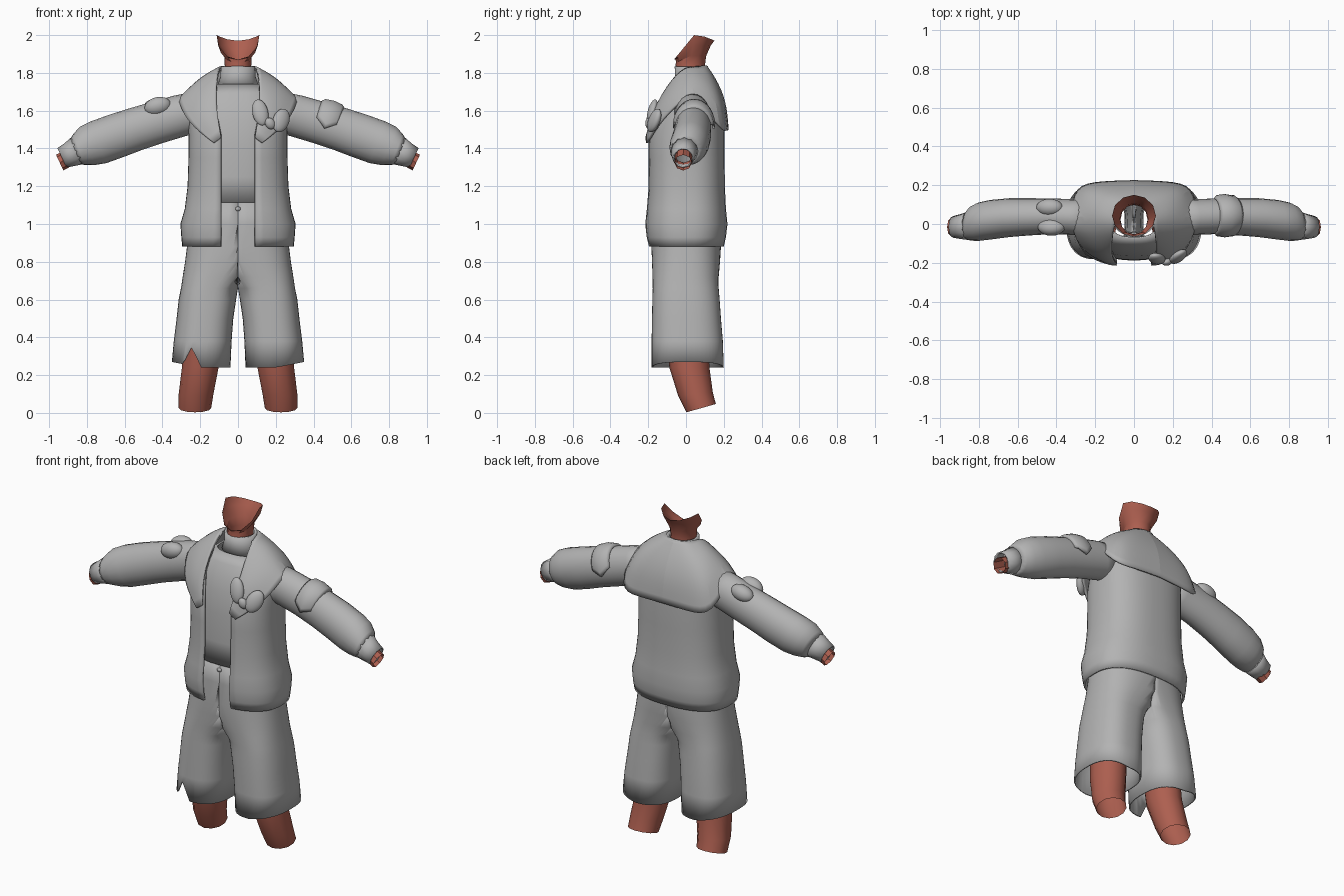
import bpy, bmesh, math
from mathutils import Vector

if "Cube" in bpy.data.objects:
    bpy.data.objects.remove(bpy.data.objects["Cube"])


def material(name, color):
    m = bpy.data.materials.new(name)
    m.diffuse_color = (*color, 1)
    m.use_nodes = True
    m.node_tree.nodes["Principled BSDF"].inputs["Base Color"].default_value = m.diffuse_color
    return m


CLOTH = material("grey_cloth", (0.45, 0.45, 0.45))
SKIN = material("skin", (0.42, 0.115, 0.08))


def finish(ob, mat, mirror=False, thick=0.0, subsurf=0, angle=50):
    ob.data.materials.append(mat)
    bpy.context.view_layer.objects.active = ob
    for o in bpy.context.selected_objects:
        o.select_set(False)
    ob.select_set(True)
    bpy.ops.object.shade_smooth_by_angle(angle=math.radians(angle))
    if subsurf:
        s = ob.modifiers.new("smooth", 'SUBSURF')
        s.levels = s.render_levels = subsurf
        s.boundary_smooth = 'PRESERVE_CORNERS'
    if thick:
        s = ob.modifiers.new("thickness", 'SOLIDIFY')
        s.thickness = thick
        s.offset = -1
    if mirror:
        ob.modifiers.new("mirror", 'MIRROR')
    return ob


def loft(name, rings, mat, closed=True, flip=False, drop_centre=False, **kw):
    """Skin a list of equally long point rings."""
    bm = bmesh.new()
    rows = [[bm.verts.new(p) for p in r] for r in rings]
    n = len(rows[0])
    for a, b in zip(rows, rows[1:]):
        for i in range(n if closed else n - 1):
            j = (i + 1) % n
            f = [a[i], a[j], b[j], b[i]]
            if drop_centre and all(abs(v.co.x) < 1e-5 for v in f):
                continue
            bm.faces.new(f[::-1] if flip else f)
    bmesh.ops.delete(bm, geom=[v for v in bm.verts if not v.link_faces], context='VERTS')
    me = bpy.data.meshes.new(name)
    bm.to_mesh(me)
    bm.free()
    ob = bpy.data.objects.new(name, me)
    bpy.context.collection.objects.link(ob)
    return finish(ob, mat, **kw)


def spow(v, e):
    return math.copysign(abs(v) ** (2 / e), v)


def body_ring(z, hx, yf, yb, gap=0.0, e=2.5, n=40):
    """Horizontal rounded-box ring, optionally open at the front."""
    t0 = math.asin(min(1, gap / hx) ** (e / 2))
    yc, ry = (yf + yb) / 2, (yb - yf) / 2
    steps = n - 1 if gap else n
    out = []
    for i in range(n):
        t = t0 + (2 * math.pi - 2 * t0) * i / steps
        out.append((hx * spow(math.sin(t), e), yc - ry * spow(math.cos(t), e), z))
    return out


def arm_ring(x, y, z, r, ry, tilt=22, a0=0, a1=360, n=20):
    """Ring square to the arm; angle 0 is the top."""
    a = math.radians(tilt)
    u = Vector((math.sin(a), 0, math.cos(a)))
    steps = n if a1 - a0 == 360 else n - 1
    out = []
    for i in range(n):
        t = math.radians(a0 + (a1 - a0) * i / steps)
        out.append(Vector((x, y, z)) + u * r * math.cos(t) + Vector((0, ry * math.sin(t), 0)))
    return out


def blob(name, loc, size, rot=(0, 0, 0)):
    bpy.ops.mesh.primitive_uv_sphere_add(segments=20, ring_count=12, location=loc, rotation=rot)
    ob = bpy.context.object
    ob.name = name
    ob.scale = size
    return finish(ob, CLOTH)


# Open jacket body: z, half width, front, back, front gap
loft("jacket", [body_ring(*r) for r in [
    (0.88, 0.295, -0.200, 0.200, 0.09), (0.93, 0.300, -0.212, 0.212, 0.09),
    (1.00, 0.305, -0.220, 0.220, 0.09), (1.08, 0.282, -0.212, 0.212, 0.09),
    (1.20, 0.267, -0.203, 0.206, 0.09), (1.35, 0.262, -0.203, 0.205, 0.09),
    (1.47, 0.262, -0.203, 0.205, 0.09), (1.55, 0.262, -0.180, 0.200, 0.105),
    (1.62, 0.260, -0.150, 0.190, 0.12), (1.68, 0.250, -0.120, 0.170, 0.12),
    (1.76, 0.190, -0.080, 0.130, 0.115), (1.82, 0.115, -0.040, 0.110, 0.10)]],
    CLOTH, closed=False, thick=0.012)

# Wide flap collar: one column per step from the back centre to the lapel tip
loft("flap_collar", [
    [(0, .11, 1.84), (0, .16, 1.77), (0, .215, 1.65), (0, .226, 1.50)],
    [(.06, .10, 1.84), (.12, .15, 1.775), (.17, .205, 1.65), (.17, .222, 1.495)],
    [(.09, .06, 1.835), (.19, .12, 1.765), (.28, .18, 1.64), (.315, .20, 1.49)],
    [(.10, .03, 1.835), (.18, .03, 1.805), (.26, .03, 1.75), (.325, .03, 1.70)],
    [(.11, -.04, 1.82), (.17, -.06, 1.765), (.24, -.08, 1.70), (.31, -.06, 1.63)],
    [(.12, -.165, 1.64), (.155, -.185, 1.61), (.20, -.18, 1.57), (.26, -.15, 1.53)],
    [(.09, -.215, 1.46), (.10, -.214, 1.45), (.115, -.213, 1.44), (.13, -.211, 1.43)]],
    CLOTH, closed=False, flip=True, mirror=True, thick=0.012, subsurf=2)

# Shirt with a standing neckband
loft("shirt", [body_ring(*r) for r in [
    (1.115, 0.225, -0.188, 0.165), (1.25, 0.225, -0.187, 0.165), (1.42, 0.225, -0.185, 0.165),
    (1.55, 0.225, -0.165, 0.165), (1.63, 0.220, -0.140, 0.160), (1.69, 0.195, -0.110, 0.145),
    (1.74, 0.130, -0.075, 0.120)]], CLOTH, thick=0.01)
loft("neckband", [body_ring(*r, 0, 2) for r in [
    (1.73, 0.110, -0.065, 0.118), (1.78, 0.093, -0.058, 0.112), (1.835, 0.090, -0.060, 0.118)]],
    CLOTH, thick=0.015)


# Shorts: z, centre, half width, front, back for one leg, cut off at the centre line
def leg_ring(z, cx, rx, yf, yb, torn=False, e=2.5, n=48):
    pts = []
    for i in range(n):
        t = 2 * math.pi * i / n
        x = max(0.0, cx + rx * spow(math.cos(t), e))
        y = (yf + yb) / 2 + (yb - yf) / 2 * spow(math.sin(t), e)
        zz = z
        if z < 0.3:
            zz += 0.03 * max(0.0, (x - 0.2) / 0.15)
            if torn and y < 0:
                zz += 0.10 * max(0.0, 1 - abs(x - 0.245) / 0.05)
        pts.append((x, y, zz))
    return pts


SHORTS = [(0.24, .195, .155, -.182, .20), (0.38, .187, .153, -.182, .195),
          (0.50, .175, .150, -.180, .185), (0.60, .162, .152, -.178, .178),
          (0.66, .150, .152, -.176, .173), (0.72, .115, .178, -.177, .173),
          (0.80, .065, .215, -.180, .180), (0.88, .025, .245, -.183, .185),
          (1.00, .0, .255, -.178, .180), (1.13, .0, .235, -.170, .165)]
for side, name in ((1, "shorts_left_half"), (-1, "shorts_right_half")):
    rings = [[(side * x, y, z) for x, y, z in leg_ring(*r, torn=side < 0)] for r in SHORTS]
    loft(name, rings, CLOTH, flip=side < 0, drop_centre=True, thick=0.008)
blob("waist_button", (0, -0.177, 1.08), (0.014, 0.01, 0.012))

# Sleeves and cuffs
loft("sleeves", [arm_ring(*r) for r in [
    (.21, .03, 1.60, .105, .095), (.30, .035, 1.575, .112, .092), (.42, .04, 1.54, .113, .092),
    (.54, .037, 1.503, .115, .096), (.64, .033, 1.468, .118, .100), (.74, .022, 1.432, .118, .102),
    (.80, .012, 1.412, .108, .099), (.84, .002, 1.393, .088, .088), (.86, -.008, 1.384, .073, .073)]],
    CLOTH, flip=True, mirror=True, thick=0.008)
loft("cuffs", [arm_ring(*r, 25, 0, 360, 12) for r in [
    (.85, -.008, 1.388, .078, .075), (.89, -.013, 1.368, .066, .065),
    (.932, -.015, 1.350, .057, .056)]], CLOTH, flip=True, mirror=True, thick=0.008)

# Wrist stubs
loft("wrists", [arm_ring(*r, 25, 0, 360, 8) for r in [
    (.87, -.012, 1.365, .045, .045), (.944, -.015, 1.325, .046, .046)]],
    SKIN, flip=True, mirror=True, angle=30)

# Band over one upper arm, narrowing to rounded ends
rows = []
for k, (w, grow) in enumerate([(-.06, -.004), (-.045, .010), (0, .016), (.045, .010), (.06, -.004)]):
    half = 100 - 350 * abs(w)
    rows.append(arm_ring(.465 + w, .043, 1.527 - w * .33, .118 + grow, .096 + grow,
                         20, -half, half, 18))
loft("arm_band", rows, CLOTH, closed=False, flip=True, thick=0.012)

# Two-lobed patch on the other upper arm
blob("arm_patch_front", (-.425, -.015, 1.622), (.072, .045, .050), (.35, -.25, 0))
blob("arm_patch_back", (-.435, .085, 1.622), (.070, .045, .045), (-.4, -.25, 0))

# Chest bow
blob("bow_upper_lobe", (.118, -.178, 1.59), (.042, .026, .072), (-.25, -.2, .1))
blob("bow_lower_lobe", (.228, -.168, 1.548), (.046, .026, .068), (-.25, .5, .35))
blob("bow_knot", (.170, -.195, 1.532), (.026, .020, .032), (0, -.5, .2))


# Neck flaring to an open slanted jaw rim
def neck_ring(yc, r, ry, z, slant=0.0, dip=0.0, n=12):
    pts = []
    for i in range(n):
        t = 2 * math.pi * i / n
        f = max(0.0, -math.sin(t))
        b = max(0.0, math.sin(t))
        pts.append((r * math.cos(t), yc + ry * math.sin(t), z - slant * f - dip * b * b))
    return pts


loft("neck", [neck_ring(.022, .072, .078, 1.74), neck_ring(.022, .070, .078, 1.84),
              neck_ring(.027, .073, .080, 1.89, .035), neck_ring(.038, .105, .093, 1.945, .075),
              neck_ring(.043, .113, .107, 2.0, .13, .03)], SKIN, angle=35)

# Bare lower legs, cut on a slant
def shin_ring(x, y, z, rx, ry, slope=0.0, n=12):
    return [(x + rx * math.cos(a), y + ry * math.sin(a), z + slope * math.sin(a))
            for a in (2 * math.pi * i / n for i in range(n))]


loft("lower_legs", [shin_ring(.228, .080, .025, .086, .078, .022),
                    shin_ring(.222, .050, .10, .092, .092, .008),
                    shin_ring(.200, .018, .24, .097, .106),
                    shin_ring(.185, .005, .45, .100, .110)], SKIN, mirror=True, angle=35)
